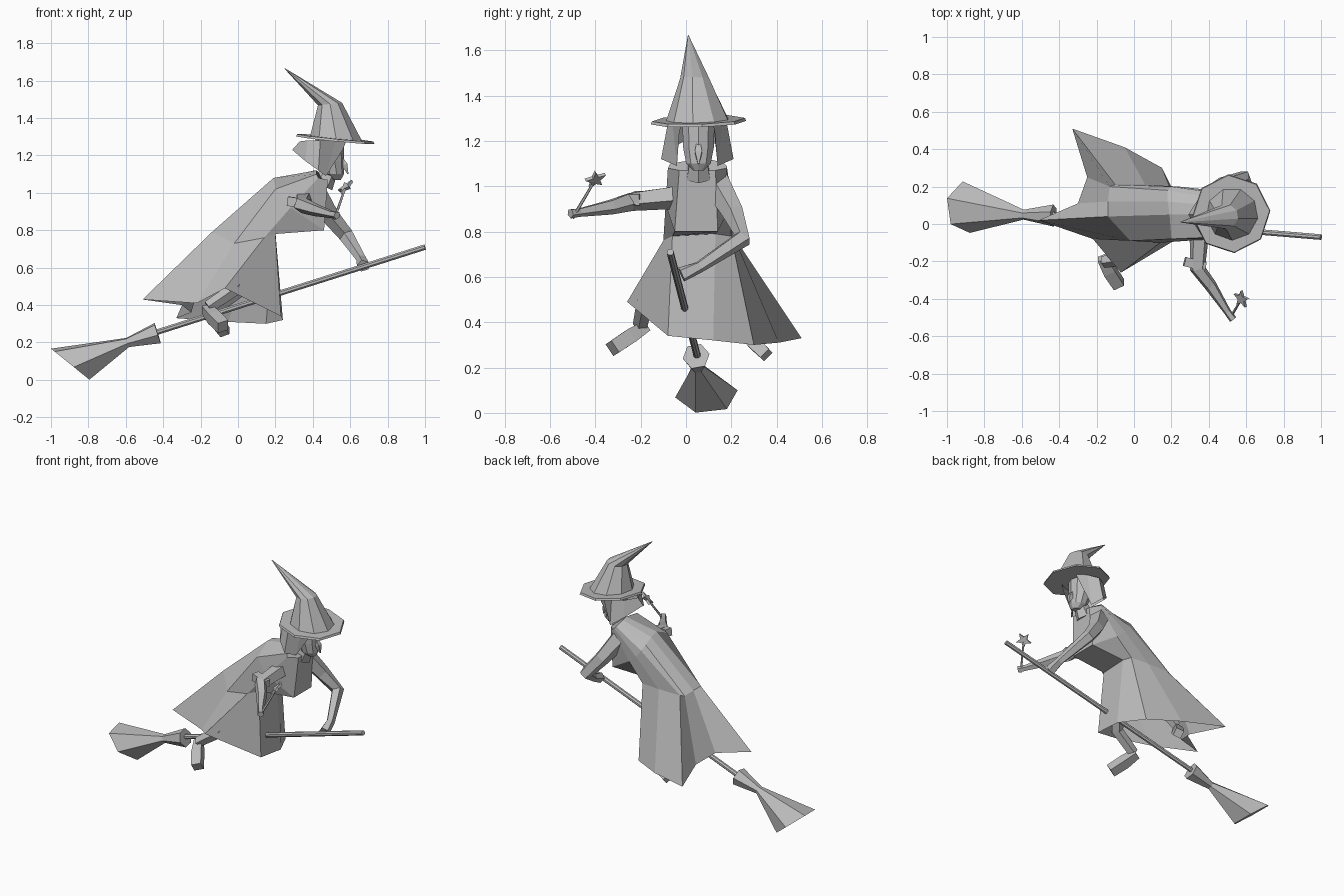
import bpy
import bmesh
from math import cos, sin, tau
from mathutils import Vector

default_cube = bpy.data.objects.get("Cube")
if default_cube:
    bpy.data.objects.remove(default_cube, do_unlink=True)

grey = bpy.data.materials.new("plain_grey")
grey.use_nodes = True
grey.diffuse_color = (0.5, 0.5, 0.5, 1)
grey.node_tree.nodes["Principled BSDF"].inputs["Base Color"].default_value = grey.diffuse_color


def loft(name, rings, closed=True, cap_start=True, cap_end=True):
    """Bridge matching rings of points into one flat-shaded object."""
    bm = bmesh.new()
    rows = [[bm.verts.new(point) for point in ring] for ring in rings]
    count = len(rows[0])
    for lower, upper in zip(rows, rows[1:]):
        for i in range(count if closed else count - 1):
            j = (i + 1) % count
            bm.faces.new((lower[i], lower[j], upper[j], upper[i]))
    if cap_start:
        bm.faces.new(rows[0][::-1])
    if cap_end:
        bm.faces.new(rows[-1])
    bmesh.ops.recalc_face_normals(bm, faces=bm.faces)
    mesh = bpy.data.meshes.new(name)
    bm.to_mesh(mesh)
    bm.free()
    mesh.materials.append(grey)
    part = bpy.data.objects.new(name, mesh)
    bpy.context.collection.objects.link(part)
    return part


def circle(center, normal, reference, radii, turn=0.5):
    """Points round a center, one radius per point."""
    side = (reference - normal * reference.dot(normal)).normalized()
    across = normal.cross(side)
    sides = len(radii)
    return [center + (side * cos(tau * (i + turn) / sides)
                      + across * sin(tau * (i + turn) / sides)) * radius
            for i, radius in enumerate(radii)]


def tube(name, stations, sides=6, normals=None, turn=0.5):
    """Sweep a polygon through stations of x, y, z and radius."""
    centers = [Vector(station[:3]) for station in stations]
    whole = centers[-1] - centers[0]
    axes = [Vector((0, 1, 0)), Vector((0, 0, 1)), Vector((1, 0, 0))]
    reference = min(axes, key=lambda axis: abs(axis.dot(whole)))
    last = len(centers) - 1
    rings = []
    for i, center in enumerate(centers):
        normal = centers[min(i + 1, last)] - centers[max(i - 1, 0)]
        if normals and normals[i]:
            normal = Vector(normals[i])
        rings.append(circle(center, normal.normalized(), reference,
                            [stations[i][3]] * sides, turn))
    return loft(name, rings)


# Broom: stick, then a bound brush that flares to a slanted end
tube("broom_stick", [(1, -.07, .71, .016), (-.45, .05, .25, .016)], sides=8)
tube("broom_brush",
     [(-.43, .045, .25, .06), (-.59, .05, .2, .027), (-.897, .09, .084, .14)],
     normals=[None, None, (-.63, 0, -.78)], turn=-.17)

# Robe: hem, waist, shoulders and neckline run from the back, past the right
# side and the front, to the left side
hem = [(-.51, .02, .43), (-.22, -.08, .41), (-.07, -.26, .49),
       (.23, -.08, .34), (.24, .12, .32), (.15, .3, .3),
       (-.05, .41, .31), (-.33, .51, .33), (-.25, .25, .36), (-.3, .11, .4)]
waist = [(-.14, .04, .79), (-.02, -.09, .73), (.14, -.1, .76),
         (.2, -.06, .78), (.2, .13, .79), (.19, .2, .78),
         (.06, .21, .78), (-.1, .21, .78), (-.13, .2, .78), (-.14, .12, .79)]
shoulders = [(.19, .05, 1.08), (.2, -.08, 1.02), (.28, -.09, .92),
             (.46, -.05, .8), (.46, .14, .8), (.3, .19, .9),
             (.24, .2, .95), (.2, .2, 1), (.18, .18, 1.04), (.18, .12, 1.07)]
neckline = [(.42, .05, 1.12), (.42, -.07, 1.1), (.43, -.08, 1.08),
            (.48, -.03, 1.07), (.48, .13, 1.07), (.43, .18, 1.08),
            (.42, .18, 1.09), (.41, .17, 1.1), (.41, .14, 1.11), (.41, .1, 1.12)]
loft("robe", [hem, waist, shoulders, neckline], cap_start=False)

# Head, neck and hooked nose
up = (0, 0, 1)
tube("neck", [(.45, .055, 1.04, .06), (.5, .055, 1.14, .04)])
tube("head",
     [(.525, .055, 1.07, .025), (.51, .055, 1.1, .057),
      (.495, .055, 1.17, .071), (.49, .055, 1.29, .075)],
     sides=10, normals=[up] * 4)
tube("nose",
     [(.55, .055, 1.19, .012), (.57, .055, 1.15, .022), (.588, .055, 1.1, .004)],
     sides=4)

# Hair: a sheet hanging under the brim, open at the face
hair_top, hair_tips = [], []
right_locks = [((.58, .07, 1.28), (.56, .08, 1.23)),
               ((.52, .11, 1.28), (.47, .09, 1.09)),
               ((.44, .13, 1.28), (.43, .16, 1.12)),
               ((.37, .09, 1.28), (.36, .11, 1.17))]
for direction in (-1, 1):
    locks = right_locks if direction < 0 else right_locks[::-1]
    for top, tip in locks:
        hair_top.append((top[0], .05 + direction * top[1], top[2]))
        hair_tips.append((tip[0], .05 + direction * tip[1], tip[2]))
    if direction < 0:
        hair_top.append((.33, .05, 1.275))
        hair_tips.append((.29, .05, 1.23))
loft("hair", [hair_tips, hair_top], closed=False, cap_start=False, cap_end=False)

# Hat: tilted octagonal brim and a bent cone
tilt = (.1, 0, 1)
tube("hat_brim", [(.52, .055, 1.281, .211), (.52, .055, 1.294, .206)],
     sides=8, normals=[(.1, -.03, 1)] * 2, turn=0.1)
tube("hat_cone",
     [(.525, .055, 1.287, .143), (.492, .04, 1.475, .066), (.25, .01, 1.665, .002)],
     sides=9, normals=[tilt, (-.1, 0, 1), None])

# Arms: right holds the wand out, left bends down to the stick
tube("right_arm",
     [(.35, -.04, .955, .055), (.34, -.24, .935, .044),
      (.41, -.33, .91, .035), (.5, -.47, .885, .02), (.53, -.51, .88, .022)],
     sides=5)
tube("right_sleeve_cuff",
     [(.38, -.23, .94, .035), (.27, -.2, .955, .035)], sides=4)
tube("left_arm",
     [(.4, .13, 1.02, .065), (.49, .21, .88, .05), (.58, .25, .77, .042),
      (.66, .06, .645, .027), (.67, -.02, .61, .035)],
     sides=5)

# Wand with a five-pointed star
wand_tip = Vector((.575, -.4, 1.03))
tube("wand", [(.515, -.5, .86, .008), (*wand_tip, .006)], sides=5)
facing = Vector((.6, .35, -.65)).normalized()
points = [.05, .022] * 5
loft("wand_star",
     [circle(wand_tip + facing * offset, facing, Vector((0, 1, 0)), points)
      for offset in (-.008, .008)])

# Legs and shoes
tube("right_leg",
     [(.1, -.03, .64, .06), (-.01, -.18, .49, .04), (-.16, -.2, .39, .035)], sides=5)
tube("right_shoe",
     [(-.17, -.18, .38, .036), (-.13, -.25, .335, .046), (-.08, -.325, .285, .044)],
     sides=4)
tube("left_leg",
     [(.1, .12, .64, .06), (.02, .25, .49, .04), (-.13, .26, .37, .03)], sides=5)
tube("left_shoe",
     [(-.14, .26, .36, .034), (-.11, .3, .31, .042), (-.07, .355, .255, .037)],
     sides=4)
